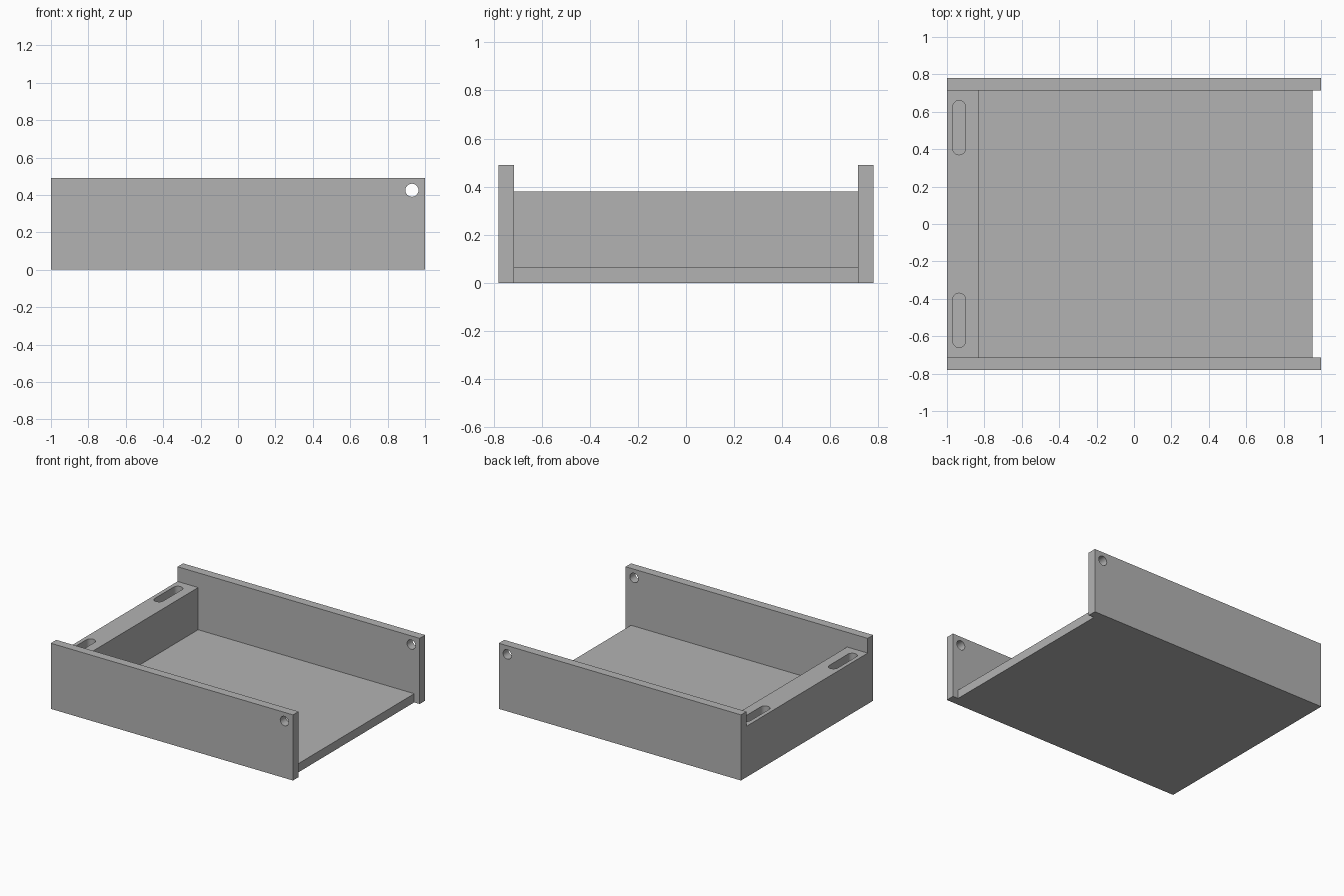
import bpy
import bmesh
from math import cos, sin, pi, radians
from mathutils import Vector

cube = bpy.data.objects.get("Cube")
if cube:
    bpy.data.objects.remove(cube, do_unlink=True)

LENGTH_END = 1.0
INNER, OUTER = 0.715, 0.78      # inside and outside of the side walls
WALL_TOP, BAR_TOP, FLOOR_TOP = 0.49, 0.38, 0.065
BAR_X, FLOOR_X = -0.83, 0.955
RADIUS = 0.035                  # shared by pin holes and slots

grey = bpy.data.materials.new("mid_grey")
grey.use_nodes = True
colour = (0.45, 0.45, 0.45, 1)
grey.diffuse_color = colour
grey.node_tree.nodes["Principled BSDF"].inputs["Base Color"].default_value = colour


def prism(name, outline, direction):
    """Extrude a closed 3D outline along a direction."""
    bm = bmesh.new()
    base = bm.faces.new([bm.verts.new(p) for p in outline])
    new = bmesh.ops.extrude_face_region(bm, geom=[base])["geom"]
    verts = [v for v in new if isinstance(v, bmesh.types.BMVert)]
    bmesh.ops.translate(bm, verts=verts, vec=Vector(direction))
    bmesh.ops.recalc_face_normals(bm, faces=bm.faces)
    mesh = bpy.data.meshes.new(name)
    bm.to_mesh(mesh)
    bm.free()
    mesh.materials.append(grey)
    obj = bpy.data.objects.new(name, mesh)
    bpy.context.collection.objects.link(obj)
    return obj


def capsule(half_straight, steps=16):
    """Rounded slot outline; a plain circle when the straight part is zero."""
    points = []
    for side in (1, -1):
        start = 0 if side == 1 else pi
        for i in range(steps + (half_straight > 0)):
            a = start + pi * i / steps
            points.append((RADIUS * cos(a), RADIUS * sin(a) + side * half_straight))
    return points


def cut(obj, cutter):
    """Subtract the cutter, then discard it."""
    cutter.hide_render = True
    mod = obj.modifiers.new("cut", "BOOLEAN")
    mod.operation = "DIFFERENCE"
    mod.solver = "EXACT"
    mod.object = cutter
    bpy.ops.object.select_all(action="DESELECT")
    bpy.context.view_layer.objects.active = obj
    obj.select_set(True)
    bpy.ops.object.modifier_apply(modifier=mod.name)
    bpy.data.objects.remove(cutter, do_unlink=True)


def finish(obj):
    bpy.ops.object.select_all(action="DESELECT")
    bpy.context.view_layer.objects.active = obj
    obj.select_set(True)
    bpy.ops.object.shade_smooth_by_angle(angle=radians(30))


# Floor and end bar, one L-shaped section run across the width
section = [(-LENGTH_END, 0), (FLOOR_X, 0), (FLOOR_X, FLOOR_TOP),
           (BAR_X, FLOOR_TOP), (BAR_X, BAR_TOP), (-LENGTH_END, BAR_TOP)]
tray = prism("floor_and_end_bar", [(x, -INNER, z) for x, z in section], (0, 2 * INNER, 0))

# Two blind slots in the top of the end bar
for side in (1, -1):
    outline = [(x - 0.935, y + side * 0.515, FLOOR_TOP) for x, y in capsule(0.11)]
    cut(tray, prism("slot_cutter", outline, (0, 0, BAR_TOP)))
finish(tray)

# Side walls, each with a round pin hole near the open end
for name, side in (("front_wall", -1), ("back_wall", 1)):
    corners = [(-LENGTH_END, 0), (LENGTH_END, 0), (LENGTH_END, WALL_TOP), (-LENGTH_END, WALL_TOP)]
    wall = prism(name, [(x, side * INNER, z) for x, z in corners], (0, side * (OUTER - INNER), 0))
    hole = [(x + 0.93, side * (INNER - 0.1), z + 0.425) for x, z in capsule(0)]
    cut(wall, prism("hole_cutter", hole, (0, side * 0.3, 0)))
    finish(wall)
